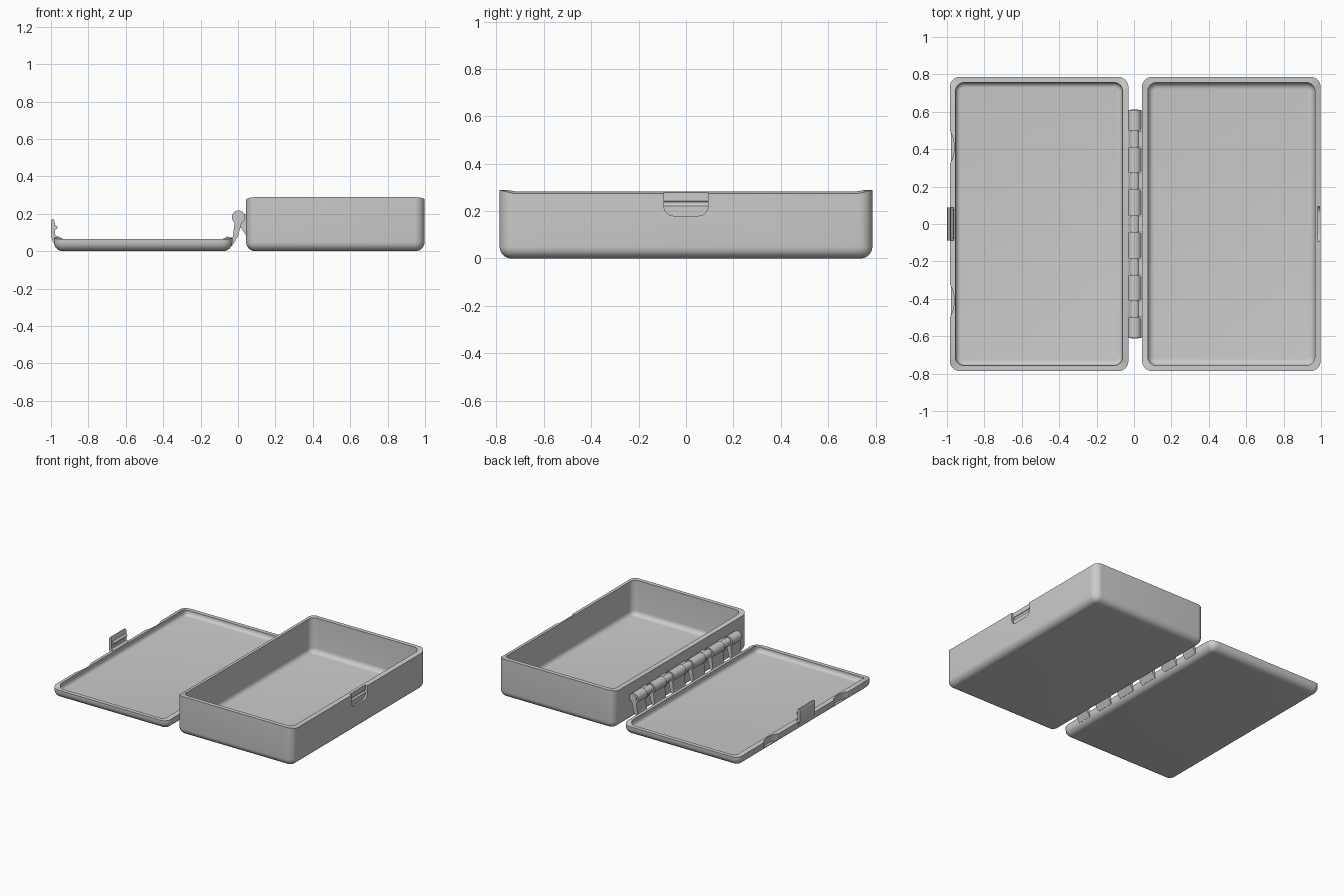
import bpy, bmesh
from math import sin, cos, pi, radians
from mathutils import Vector

if "Cube" in bpy.data.objects:
    bpy.data.objects.remove(bpy.data.objects["Cube"], do_unlink=True)

GREY = (0.6, 0.6, 0.6, 1.0)
grey = bpy.data.materials.new("plain grey plastic")
grey.use_nodes = True
grey.diffuse_color = GREY
grey.node_tree.nodes["Principled BSDF"].inputs["Base Color"].default_value = GREY


def finish(name, bm):
    bmesh.ops.recalc_face_normals(bm, faces=bm.faces)
    mesh = bpy.data.meshes.new(name)
    bm.to_mesh(mesh)
    bm.free()
    mesh.materials.append(grey)
    obj = bpy.data.objects.new(name, mesh)
    bpy.context.collection.objects.link(obj)
    return obj


def smooth(obj):
    bpy.ops.object.select_all(action="DESELECT")
    obj.select_set(True)
    bpy.context.view_layer.objects.active = obj
    bpy.ops.object.shade_smooth_by_angle(angle=radians(32))


def cut(obj, cutter):
    cutter.hide_render = True
    mod = obj.modifiers.new("cut", "BOOLEAN")
    mod.operation = "DIFFERENCE"
    mod.solver = "EXACT"
    mod.object = cutter
    bpy.ops.object.select_all(action="DESELECT")
    obj.select_set(True)
    bpy.context.view_layer.objects.active = obj
    bpy.ops.object.modifier_apply(modifier=mod.name)
    bpy.data.objects.remove(cutter, do_unlink=True)


def prism(name, points, axis, start, end):
    """Extrude a 2D outline along x (yz outline), y (xz) or z (xy)."""
    place = {"x": lambda a, b, t: (t, a, b),
             "y": lambda a, b, t: (a, t, b),
             "z": lambda a, b, t: (a, b, t)}[axis]
    bm = bmesh.new()
    ends = [[bm.verts.new(place(a, b, t)) for a, b in points] for t in (start, end)]
    bm.faces.new(ends[0])
    bm.faces.new(ends[1])
    n = len(points)
    for i in range(n):
        j = (i + 1) % n
        bm.faces.new((ends[0][i], ends[0][j], ends[1][j], ends[1][i]))
    return finish(name, bm)


def circle(a, b, r, n=28):
    return [(a + r * cos(2 * pi * i / n), b + r * sin(2 * pi * i / n)) for i in range(n)]


def tray(name, x0, x1, half_y, long_rim, end_rim, floor):
    """Open tray whose rim height changes from long sides to short ends."""
    corner, wall, steps = 0.055, 0.031, 8
    cx, hx = (x0 + x1) / 2, (x1 - x0) / 2
    arc = [pi / 2 * i / 6 for i in range(7)]
    # each ring: inset, corner radius, height on long sides, height on ends
    rings = []
    for a in arc:
        d = 0.05 * (1 - sin(a))
        z = 0.05 * (1 - cos(a))
        rings.append((d, corner - d, z, z))
    rings.append((0, corner, long_rim, end_rim))
    rings.append((wall, 0.045, long_rim + 0.007, end_rim))
    fillet = min(0.035, (end_rim - floor) * 0.8)
    for a in arc:
        d = fillet * (1 - cos(a))
        z = floor + fillet * (1 - sin(a))
        rings.append((wall + d, 0.045 - d, z, z))
    bm = bmesh.new()
    loops = []
    for inset, r, z_long, z_end in rings:
        loop = []
        for q in range(4):
            sx = 1 if q in (0, 3) else -1
            sy = 1 if q in (0, 1) else -1
            for i in range(steps + 1):
                ang = (q + i / steps) * pi / 2
                x = cx + sx * (hx - inset - r) + r * cos(ang)
                y = sy * (half_y - inset - r) + r * sin(ang)
                z = z_long + (z_end - z_long) * abs(sin(ang))
                loop.append(bm.verts.new((x, y, z)))
        loops.append(loop)
    n = len(loops[0])
    for lo, hi in zip(loops, loops[1:]):
        for i in range(n):
            j = (i + 1) % n
            bm.faces.new((lo[i], lo[j], hi[j], hi[i]))
    bm.faces.new(loops[0])
    bm.faces.new(loops[-1])
    return finish(name, bm)


# Deep base and shallow lid, opened flat side by side
base = tray("base_tray", 0.043, 0.998, 0.787, 0.275, 0.289, 0.03)
lid = tray("lid_tray", -0.985, -0.03, 0.787, 0.072, 0.064, 0.03)

# Catch recess in the base wall, rounded at its lower corners
r = 0.04
outline = [(0.093, 0.32), (-0.093, 0.32)]
outline += [(-0.053 - r * cos(a), 0.22 - r * sin(a)) for a in [pi / 12 * i for i in range(7)]]
outline += [(0.053 + r * sin(a), 0.22 - r * cos(a)) for a in [pi / 12 * i for i in range(7)]]
cut(base, prism("recess_cutter", outline, "x", 0.984, 1.05))
cut(base, prism("groove_cutter", circle(0.985, 0.232, 0.011), "y", -0.092, 0.092))

# Finger scallops in the lid's outer wall
for y in (-0.41, 0.41):
    cut(lid, prism("scallop_cutter", circle(-1.135, y, 0.174, 64), "z", 0.028, 0.2))
smooth(base)
smooth(lid)

# Latch tab with its snap ridge
tab = [(-0.955, 0.03), (-0.978, 0.035), (-0.992, 0.055), (-1.0, 0.085), (-1.0, 0.16),
       (-0.995, 0.17), (-0.985, 0.17), (-0.98, 0.16), (-0.978, 0.09), (-0.955, 0.07)]
smooth(prism("latch_tab", tab, "y", -0.088, 0.088))
smooth(prism("latch_ridge", circle(-0.978, 0.128, 0.012), "y", -0.08, 0.08))

# Hinge: wide lid knuckles alternate with narrow base knuckles on one pin
HX, HZ = 0.003, 0.182
edges = [-0.61, -0.5, -0.41, -0.275, -0.185, -0.045, 0.045, 0.185, 0.275, 0.41, 0.5, 0.61]
lid_arm = [(-0.05, 0.04), (-0.03, 0.03), (0.0, 0.08), (0.02, 0.155), (-0.018, 0.155), (-0.028, 0.075)]
base_arm = [(0.05, 0.075), (0.05, 0.2), (0.01, 0.2), (0.0, 0.15)]
for i, (y0, y1) in enumerate(zip(edges, edges[1:])):
    if i % 2 == 0:
        smooth(prism("lid_knuckle", circle(HX, HZ, 0.036), "y", y0, y1))
        prism("lid_hinge_arm", lid_arm, "y", y0, y1)
    else:
        smooth(prism("base_knuckle", circle(HX, HZ, 0.028), "y", y0 + 0.004, y1 - 0.004))
        prism("base_hinge_arm", base_arm, "y", y0 + 0.004, y1 - 0.004)
smooth(prism("hinge_pin", circle(HX, HZ, 0.022), "y", -0.612, 0.612))
